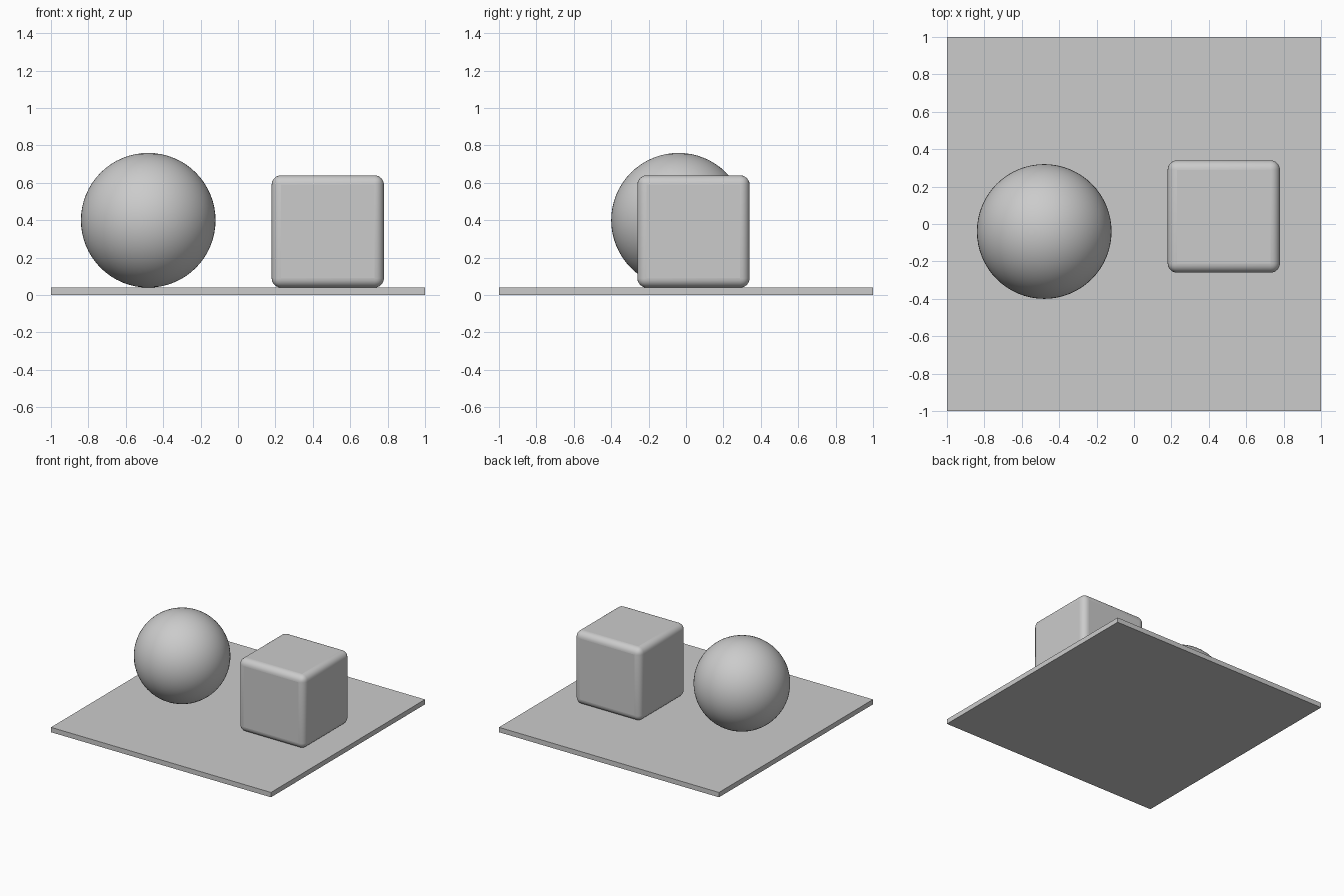
import bpy
import math

cube = bpy.data.objects.get("Cube")
if cube:
    bpy.data.objects.remove(cube, do_unlink=True)

# Single neutral material
grey = bpy.data.materials.new("light_grey")
grey.use_nodes = True
colour = (0.6, 0.6, 0.6, 1.0)
grey.diffuse_color = colour
grey.node_tree.nodes["Principled BSDF"].inputs["Base Color"].default_value = colour


def add_box(name, size, centre):
    bpy.ops.mesh.primitive_cube_add(size=1, location=centre)
    box = bpy.context.object
    box.name = name
    box.scale = size
    bpy.ops.object.transform_apply(location=False, rotation=False, scale=True)
    box.data.materials.append(grey)
    return box


# Thin square base
add_box("ground_slab", (2.0, 2.0, 0.04), (0, 0, 0.02))

# Cube with rounded edges
block = add_box("rounded_cube", (0.6, 0.6, 0.6), (0.48, 0.04, 0.34))
bevel = block.modifiers.new("rounded_edges", 'BEVEL')
bevel.width = 0.05
bevel.segments = 6
bpy.ops.object.shade_smooth_by_angle(angle=math.radians(30))

# Smooth ball resting on the base
bpy.ops.mesh.primitive_uv_sphere_add(segments=64, ring_count=32, radius=0.36,
                                     location=(-0.48, -0.04, 0.40))
ball = bpy.context.object
ball.name = "ball"
ball.data.materials.append(grey)
bpy.ops.object.shade_smooth()
